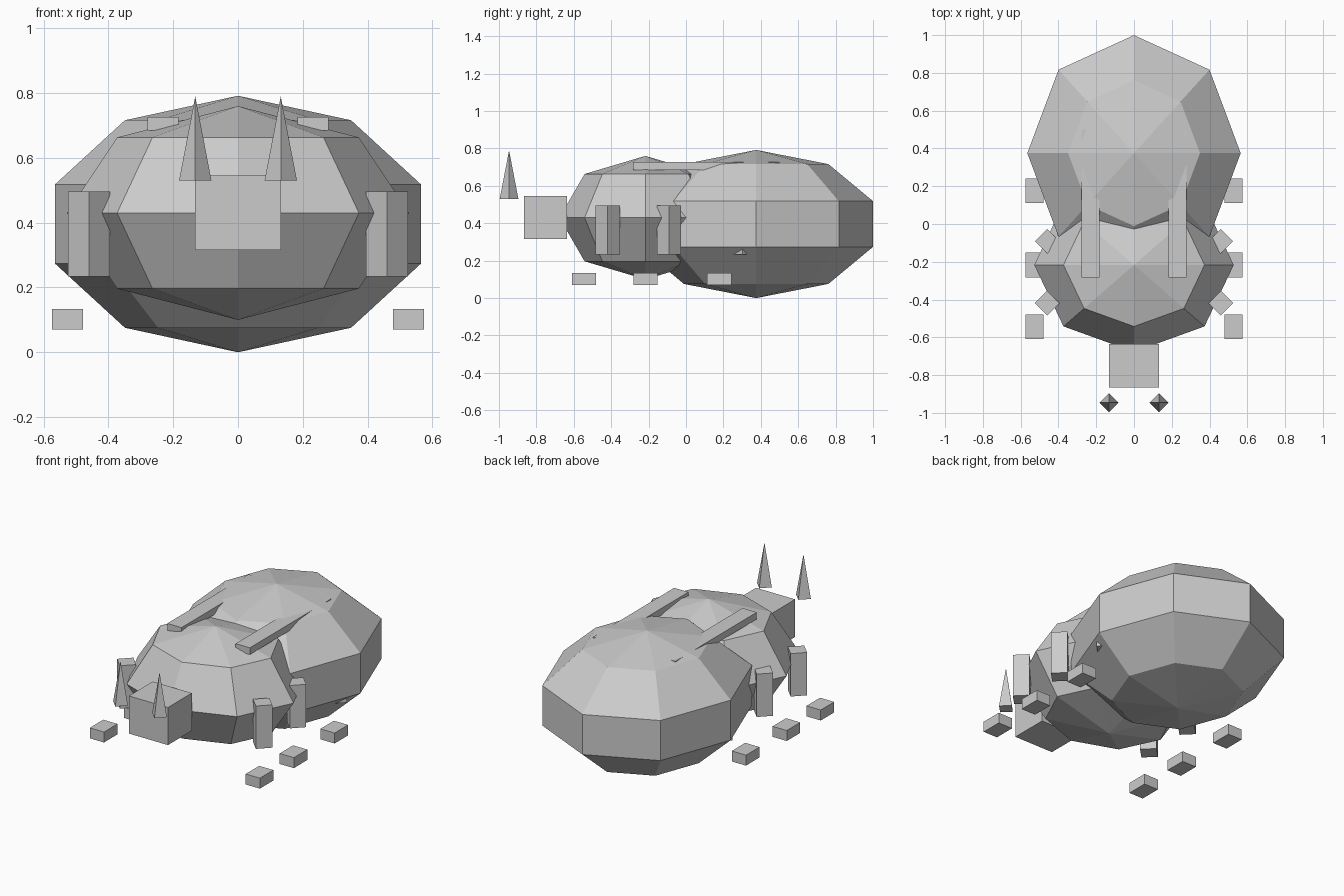
import bpy
from math import radians

if "Cube" in bpy.data.objects:
    bpy.data.objects.remove(bpy.data.objects["Cube"])


def finish(name, scale=(1, 1, 1)):
    ob = bpy.context.object
    ob.name = name
    ob.scale = scale
    return ob


def box(name, centre, size, turn=0):
    bpy.ops.mesh.primitive_cube_add(size=1, location=centre, rotation=(0, 0, radians(turn)))
    return finish(name, size)


def ball(name, centre, radii, rings):
    bpy.ops.mesh.primitive_uv_sphere_add(segments=8, ring_count=rings, radius=1, location=centre)
    return finish(name, radii)


# Body: faceted abdomen and thorax, box head
ball("abdomen", (0, 0.375, 0.396), (0.594, 0.657, 0.396), 5)
ball("thorax", (0, -0.217, 0.43), (0.528, 0.46, 0.33), 4)
box("head", (0, -0.75, 0.43), (0.264, 0.23, 0.23))

for side, label in ((-1, "left"), (1, "right")):
    # Pointed four-sided antennae
    bpy.ops.mesh.primitive_cone_add(vertices=4, radius1=0.05, radius2=0, depth=0.26,
                                    location=(side * 0.132, -0.946, 0.66))
    finish(f"{label}_antenna")
    # Flat wing bars lying along the back
    box(f"{label}_wing", (side * 0.231, 0.108, 0.706), (0.096, 0.785, 0.042))
    # Three upper legs turned 45 degrees, with separate feet
    for i, y in enumerate((-0.545, -0.217, 0.177), 1):
        box(f"{label}_leg_{i}", (side * 0.46, y + 0.126, 0.365), (0.092, 0.092, 0.262), 45)
        box(f"{label}_foot_{i}", (side * 0.527, y, 0.102), (0.096, 0.13, 0.064))
